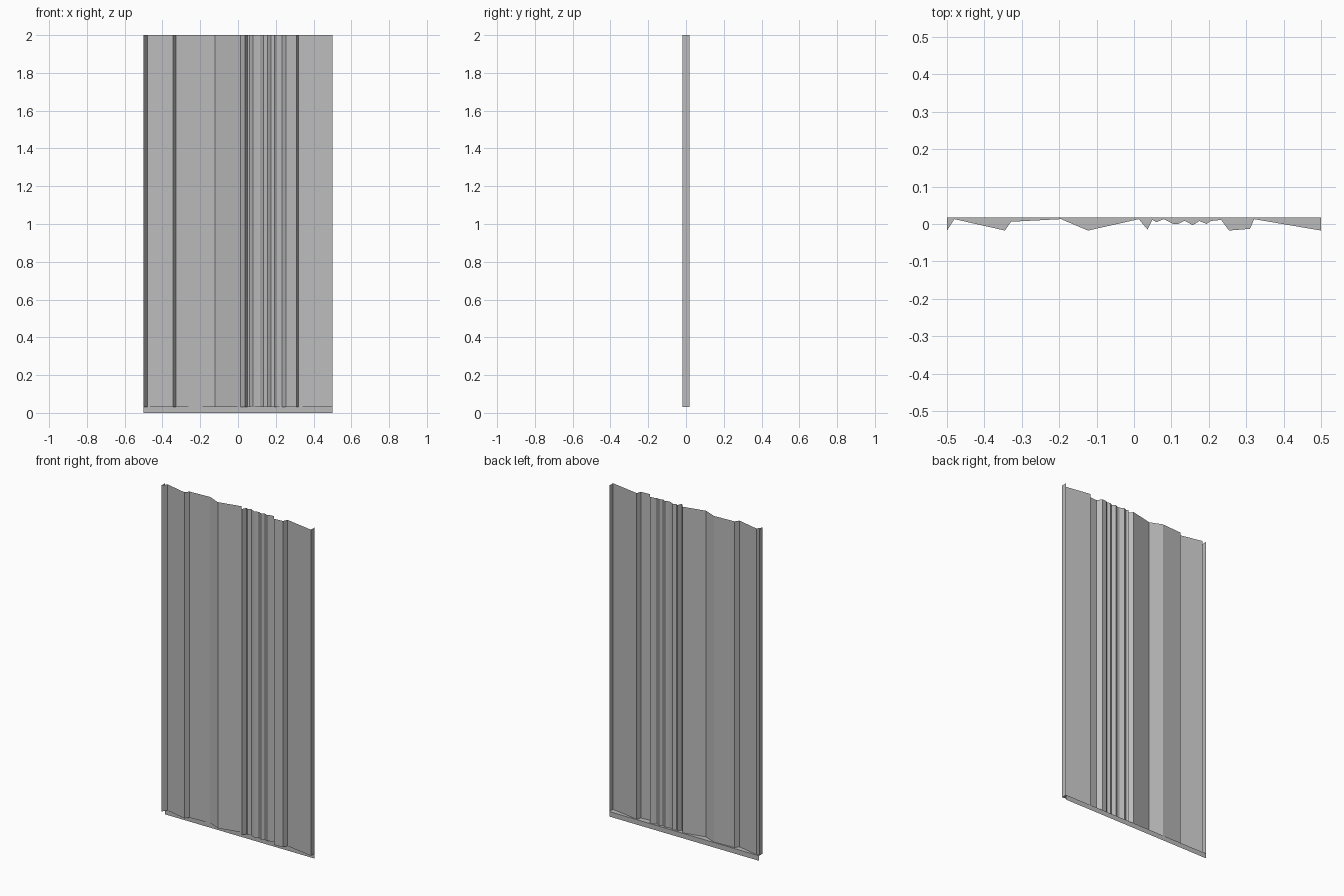
import bpy
import bmesh

default = bpy.data.objects.get("Cube")
if default:
    bpy.data.objects.remove(default, do_unlink=True)

TOP, LEDGE, BACK, FRONT, HALF = 2.0, 0.03, 0.0175, -0.0175, 0.5

# Single flat colour
grey = bpy.data.materials.new("plain_grey")
grey.use_nodes = True
colour = (0.5, 0.5, 0.5, 1.0)
grey.diffuse_color = colour
shader = next(n for n in grey.node_tree.nodes if n.type == "BSDF_PRINCIPLED")
shader.inputs["Base Color"].default_value = colour

# Folded cross-section of the cladding, from -x to +x
PROFILE = [
    (-HALF, FRONT), (-0.48, 0.013), (-0.345, FRONT), (-0.329, 0.006),
    (-0.195, 0.013), (-0.123, FRONT), (0.013, 0.013), (0.036, -0.015),
    (0.049, 0.011), (0.06, 0.005), (0.08, 0.013), (0.105, 0.0),
    (0.117, 0.0), (0.135, 0.009), (0.157, -0.003), (0.175, 0.008),
    (0.194, 0.0), (0.205, 0.008), (0.233, 0.011), (0.254, FRONT),
    (0.31, -0.013), (0.321, 0.013), (HALF, FRONT),
]


def make_sheet(name, faces):
    """Make an open sheet object from a list of corner loops."""
    bm = bmesh.new()
    for corners in faces:
        bm.faces.new([bm.verts.new(c) for c in corners])
    bmesh.ops.remove_doubles(bm, verts=bm.verts, dist=0.0001)
    mesh = bpy.data.meshes.new(name)
    bm.to_mesh(mesh)
    bm.free()
    mesh.materials.append(grey)
    obj = bpy.data.objects.new(name, mesh)
    bpy.context.collection.objects.link(obj)
    return obj


def upright(a, b, low, high):
    """Vertical quad standing on the plan line from a to b."""
    return [(*a, low), (*b, low), (*b, high), (*a, high)]


pairs = list(zip(PROFILE, PROFILE[1:]))

# Folded front wall, open at the back and top
make_sheet("folded_wall", [upright(a, b, LEDGE, TOP) for a, b in pairs])

# Side returns at both ends
make_sheet("right_return", [upright((-HALF, BACK), (-HALF, FRONT), LEDGE, TOP)])
make_sheet("left_return", [upright((HALF, FRONT), (HALF, BACK), LEDGE, TOP)])

# Bottom ledge filling each fold back to the lip
make_sheet("bottom_ledge", [
    [(a[0], BACK, LEDGE), (b[0], BACK, LEDGE), (*b, LEDGE), (*a, LEDGE)]
    for a, b in pairs])

# Narrow lip hanging below the ledge
make_sheet("bottom_lip", [upright((-HALF, BACK), (HALF, BACK), 0, LEDGE)])
